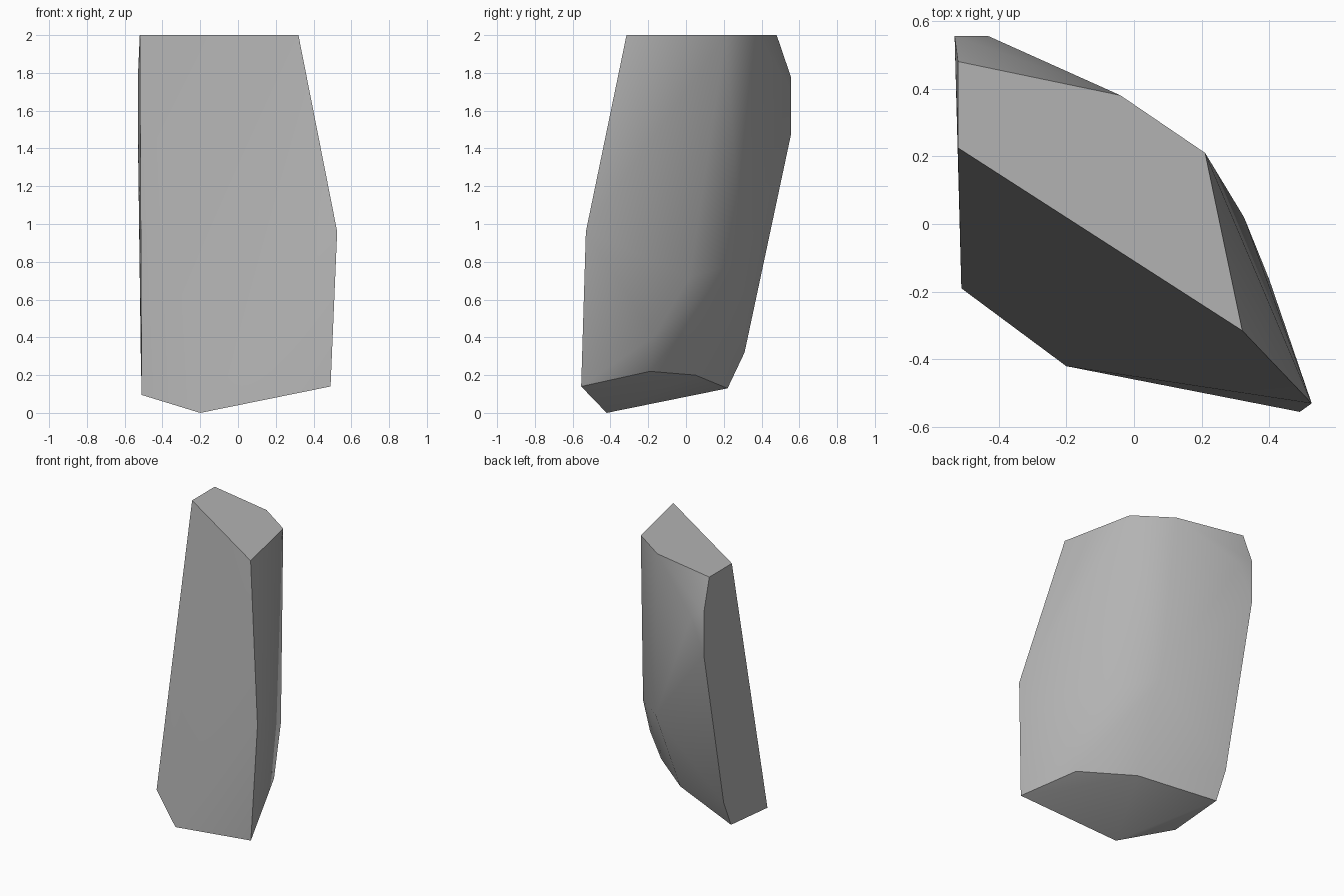
import bpy
import bmesh
import math

cube = bpy.data.objects.get("Cube")
if cube:
    bpy.data.objects.remove(cube, do_unlink=True)

# Single stone colour
stone = bpy.data.materials.new("stone_grey")
stone.use_nodes = True
grey = (0.45, 0.45, 0.45, 1.0)
stone.diffuse_color = grey
bsdf = next(n for n in stone.node_tree.nodes if n.type == 'BSDF_PRINCIPLED')
bsdf.inputs["Base Color"].default_value = grey
bsdf.inputs["Roughness"].default_value = 0.9

# Corners of the chiselled block
top_rim = [(-.52, .48, 2), (-.52, .225, 2), (.32, -.315, 2),
           (.21, .21, 2), (-.04, .38, 2)]
front_slab = [(.525, -.53, .96), (.49, -.555, .14),
              (-.2, -.42, 0), (-.51, -.19, .095)]
side_edge = [(-.51, .22, .13), (-.515, .31, .32),
             (-.53, .555, 1.47), (-.53, .555, 1.78)]
back_bulge = [(-.43, .555, 1.72), (.03, .3, .8), (.325, .02, .72),
              (.4, -.165, .41), (.33, -.19, .22), (.01, .05, .2)]

# Wrap the corners in a convex shell
bm = bmesh.new()
for corner in top_rim + front_slab + side_edge + back_bulge:
    bm.verts.new(corner)
bmesh.ops.convex_hull(bm, input=bm.verts)
bmesh.ops.dissolve_limit(bm, angle_limit=math.radians(0.5),
                         verts=bm.verts, edges=bm.edges)
bmesh.ops.recalc_face_normals(bm, faces=bm.faces)
mesh = bpy.data.meshes.new("rock_slab")
bm.to_mesh(mesh)
bm.free()
mesh.materials.append(stone)

rock = bpy.data.objects.new("rock_slab", mesh)
bpy.context.collection.objects.link(rock)

# Soft facets with crisp main edges
bpy.ops.object.select_all(action='DESELECT')
rock.select_set(True)
bpy.context.view_layer.objects.active = rock
bpy.ops.object.shade_smooth_by_angle(angle=math.radians(35))
